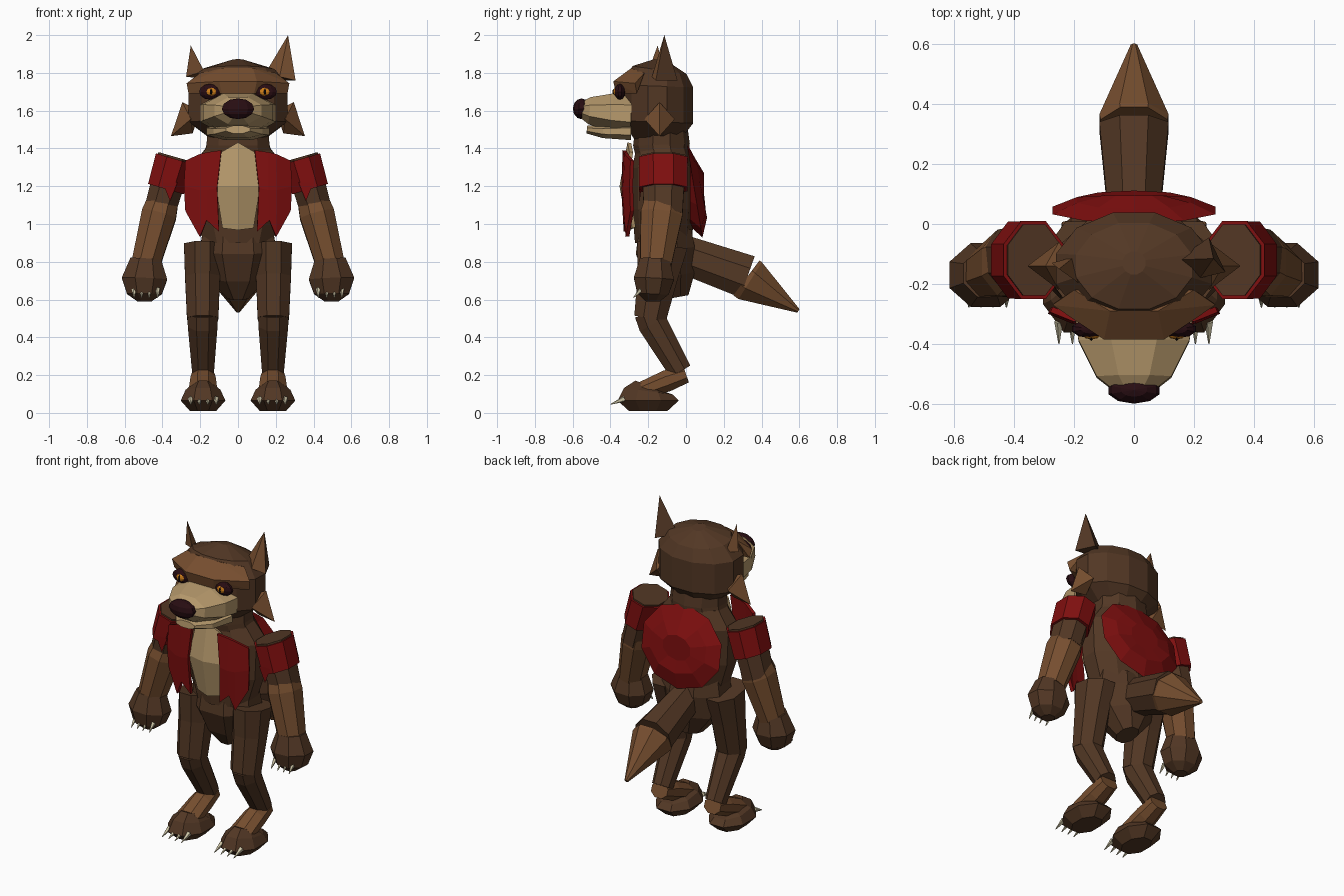
import bpy, bmesh, math
from mathutils import Vector


def material(name, r, g, b):
    lin = lambda c: (c / 255 / 12.92) if c < 11 else ((c / 255 + 0.055) / 1.055) ** 2.4
    m = bpy.data.materials.new(name)
    m.diffuse_color = (lin(r), lin(g), lin(b), 1)
    return m


DARK = material("dark fur", 82, 55, 36)
LIGHT = material("light fur", 118, 78, 47)
CREAM = material("cream fur", 182, 153, 108)
RED = material("red cloth", 128, 15, 15)
NOSE = material("nose black", 40, 13, 18)
ORANGE = material("eye orange", 205, 125, 25)
BLACK = material("pupil black", 12, 8, 8)
CLAW = material("claw ivory", 205, 196, 165)


def finish(name, bm, *mats):
    bmesh.ops.recalc_face_normals(bm, faces=bm.faces)
    me = bpy.data.meshes.new(name)
    bm.to_mesh(me)
    bm.free()
    for m in mats:
        me.materials.append(m)
    ob = bpy.data.objects.new(name, me)
    bpy.context.collection.objects.link(ob)
    return ob


def tube(name, secs, mat, n=8, sx=1, turn=0.5):
    """Loft through sections (x, y, z, width radius, depth radius)."""
    bm = bmesh.new()
    pts = [Vector((s[0] * sx, s[1], s[2])) for s in secs]
    rings = []
    for i, s in enumerate(secs):
        d = (pts[min(i + 1, len(pts) - 1)] - pts[max(i - 1, 0)]).normalized()
        u = (Vector((1, 0, 0)) - d * d.x).normalized()
        v = d.cross(u)
        rings.append([bm.verts.new(pts[i] + u * s[3] * math.cos(a) + v * s[4] * math.sin(a))
                      for a in [(k + turn) * math.tau / n for k in range(n)]])
    for a, b in zip(rings, rings[1:]):
        for k in range(n):
            bm.faces.new((a[k], a[(k + 1) % n], b[(k + 1) % n], b[k]))
    bm.faces.new(rings[0])
    bm.faces.new(rings[-1])
    return finish(name, bm, mat)


def hull(name, pts, mats, sx=1):
    """Convex solid; a second material goes on faces turned to the front."""
    bm = bmesh.new()
    for p in pts:
        bm.verts.new((p[0] * sx, p[1], p[2]))
    bmesh.ops.convex_hull(bm, input=bm.verts)
    ob = finish(name, bm, *mats)
    if len(mats) > 1:
        for f in ob.data.polygons:
            f.material_index = 1 if f.normal.y < -0.5 else 0
    return ob


def plate(name, cols, mat, thick, sx=1):
    """Sheet from columns of points, thickened."""
    bm = bmesh.new()
    vs = [[bm.verts.new((p[0] * sx, p[1], p[2])) for p in c] for c in cols]
    for a, b in zip(vs, vs[1:]):
        for k in range(len(a) - 1):
            bm.faces.new((a[k], b[k], b[k + 1], a[k + 1]))
    ob = finish(name, bm, mat)
    mod = ob.modifiers.new("thickness", 'SOLIDIFY')
    mod.thickness, mod.offset = thick, 0
    return ob


def ball(name, c, r, mat, sx=1, seg=10):
    bm = bmesh.new()
    bmesh.ops.create_uvsphere(bm, u_segments=seg, v_segments=6, radius=1)
    for v in bm.verts:
        v.co = Vector((c[0] * sx + v.co.x * r[0], c[1] + v.co.y * r[1], c[2] + v.co.z * r[2]))
    return finish(name, bm, mat)


# Torso, neck and pelvis
tube("torso", [(0, -.12, .9, .19, .15), (0, -.12, 1.08, .25, .165),
               (0, -.12, 1.3, .26, .165), (0, -.125, 1.4, .18, .14)], DARK, 10)
tube("neck", [(0, -.125, 1.36, .19, .14), (0, -.13, 1.42, .175, .15),
              (0, -.13, 1.5, .17, .14)], DARK, 10)
tube("pelvis", [(0, -.11, .97, .2, .15), (0, -.11, .86, .22, .17),
                (0, -.08, .72, .16, .14), (0, -.06, .61, .06, .08)], DARK)

# Tail in two pieces
tube("tail_base", [(0, 0, .835, .09, .11), (0, .325, .72, .125, .125)], DARK)
tube("tail_tip", [(0, .32, .715, .12, .125), (0, .34, .70, .125, .125),
                  (0, .595, .54, .012, .012)], LIGHT)

# Chest patch and waistcoat
plate("chest_patch", [[(s * .085, -.29, 1.38), (s * .115, -.315, 1.2), (s * .08, -.275, .98)] if s else
                      [(0, -.3, 1.43), (0, -.342, 1.2), (0, -.3, .97)] for s in (-1, 0, 1)], CREAM, .02)
tube("vest_back", [(0, .02, 1.18, .2, .19), (0, .045, 1.18, .285, .255),
                   (0, .08, 1.19, .2, .16), (0, .095, 1.19, .1, .08)], RED, 10)

# Head with brow band, muzzle, jaw and nose
tube("head", [(0, -.16, 1.44, .13, .12), (0, -.15, 1.54, .27, .195), (0, -.15, 1.73, .27, .195),
              (0, -.14, 1.815, .2, .15), (0, -.13, 1.865, .04, .04)], DARK, 12)
hull("brow", [(s * x, y, z) for s in (1, -1) for x, y, z in
              [(.1, -.385, 1.755), (.085, -.37, 1.69), (.272, -.27, 1.745), (.262, -.26, 1.69),
               (.2, -.22, 1.8), (.08, -.29, 1.825)]], [LIGHT])
tube("muzzle", [(0, -.29, 1.585, .215, .12), (0, -.39, 1.59, .2, .11),
                (0, -.51, 1.60, .135, .078), (0, -.55, 1.605, .08, .05)], CREAM)
tube("jaw", [(0, -.29, 1.49, .18, .05), (0, -.44, 1.49, .14, .038),
             (0, -.525, 1.5, .07, .022)], CREAM)
ball("nose", (0, -.553, 1.61), (.09, .046, .055), NOSE)

# Ears: one upright, one smaller and folded
hull("right_ear", [(.265, -.115, 2), (.14, -.12, 1.79), (.305, -.16, 1.76), (.25, -.045, 1.76),
                   (.22, -.18, 1.78)], [DARK, LIGHT])
hull("left_ear", [(-.25, -.15, 1.945), (-.275, -.13, 1.78), (-.18, -.2, 1.81),
                  (-.2, -.11, 1.77)], [LIGHT])

for side, sx in (("right", 1), ("left", -1)):
    # Eyes and cheek tufts
    ball(side + "_eye", (.147, -.35, 1.7), (.062, .03, .042), NOSE, sx)
    ball(side + "_iris", (.142, -.363, 1.7), (.034, .022, .026), ORANGE, sx)
    ball(side + "_pupil", (.142, -.37, 1.7), (.011, .02, .02), BLACK, sx, 6)
    hull(side + "_cheek_tuft", [(.295, -.14, 1.645), (.2, -.14, 1.6), (.25, -.22, 1.555),
                                (.25, -.06, 1.555), (.24, -.14, 1.48), (.355, -.14, 1.465)],
         [LIGHT], sx)

    # Waistcoat front with ragged hem, and sleeve
    plate(side + "_vest_front", [
        [(.088, -.325, 1.39), (.11, -.333, 1.19), (.1, -.32, .96)],
        [(.16, -.32, 1.38), (.16, -.33, 1.18), (.165, -.318, 1.02)],
        [(.2, -.315, 1.37), (.205, -.322, 1.18), (.2, -.31, .933)],
        [(.275, -.285, 1.335), (.283, -.29, 1.2), (.275, -.285, 1.07)]], RED, .02, sx)
    tube(side + "_sleeve", [(.335, -.12, 1.345, .112, .14), (.382, -.12, 1.185, .106, .138)], RED, 8, sx)
    hull(side + "_sleeve_tatter", [(.32, -.25, 1.22), (.4, -.25, 1.22), (.36, -.245, 1.12),
                                   (.36, -.235, 1.2)], [RED], sx)

    # Arm, hand and claws
    tube(side + "_upper_arm", [(.332, -.12, 1.355, .1, .128), (.42, -.12, 1.05, .09, .11)], DARK, 8, sx)
    tube(side + "_forearm", [(.4, -.12, 1.11, .09, .11), (.418, -.13, 1.05, .1, .12),
                             (.488, -.16, .79, .082, .09)], LIGHT, 8, sx)
    tube(side + "_hand", [(.488, -.165, .815, .088, .085), (.495, -.17, .71, .13, .115),
                          (.495, -.175, .63, .1, .09), (.495, -.175, .59, .04, .04)], DARK, 8, sx)
    for i, x in enumerate((.425, .47, .51, .55)):
        tube(f"{side}_hand_claw_{i}", [(x, -.235, .655, .014, .014), (x, -.278, .61, .002, .002)],
             CLAW, 5, sx)

    # Leg with backward hock, foot and claws
    tube(side + "_thigh", [(.188, -.125, .89, .106, .145), (.188, -.15, .72, .1, .115),
                           (.187, -.19, .5, .09, .092)], DARK, 8, sx)
    tube(side + "_shin", [(.187, -.195, .53, .088, .085), (.187, -.175, .47, .085, .085),
                          (.185, -.03, .22, .062, .066)], DARK, 8, sx)
    tube(side + "_ankle", [(.185, 0, .205, .06, .05), (.185, -.1, .17, .072, .062),
                           (.185, -.23, .12, .08, .05)], LIGHT, 8, sx)
    tube(side + "_foot", [(.185, -.2, .01, .075, .11), (.185, -.2, .065, .128, .175),
                          (.185, -.2, .115, .1, .14), (.185, -.19, .14, .06, .09)], DARK, 8, sx)
    for i, x in enumerate((.115, .16, .205, .25)):
        tube(f"{side}_foot_claw_{i}", [(x, -.325, .075, .016, .016), (x, -.4, .045, .002, .002)],
             CLAW, 5, sx)
